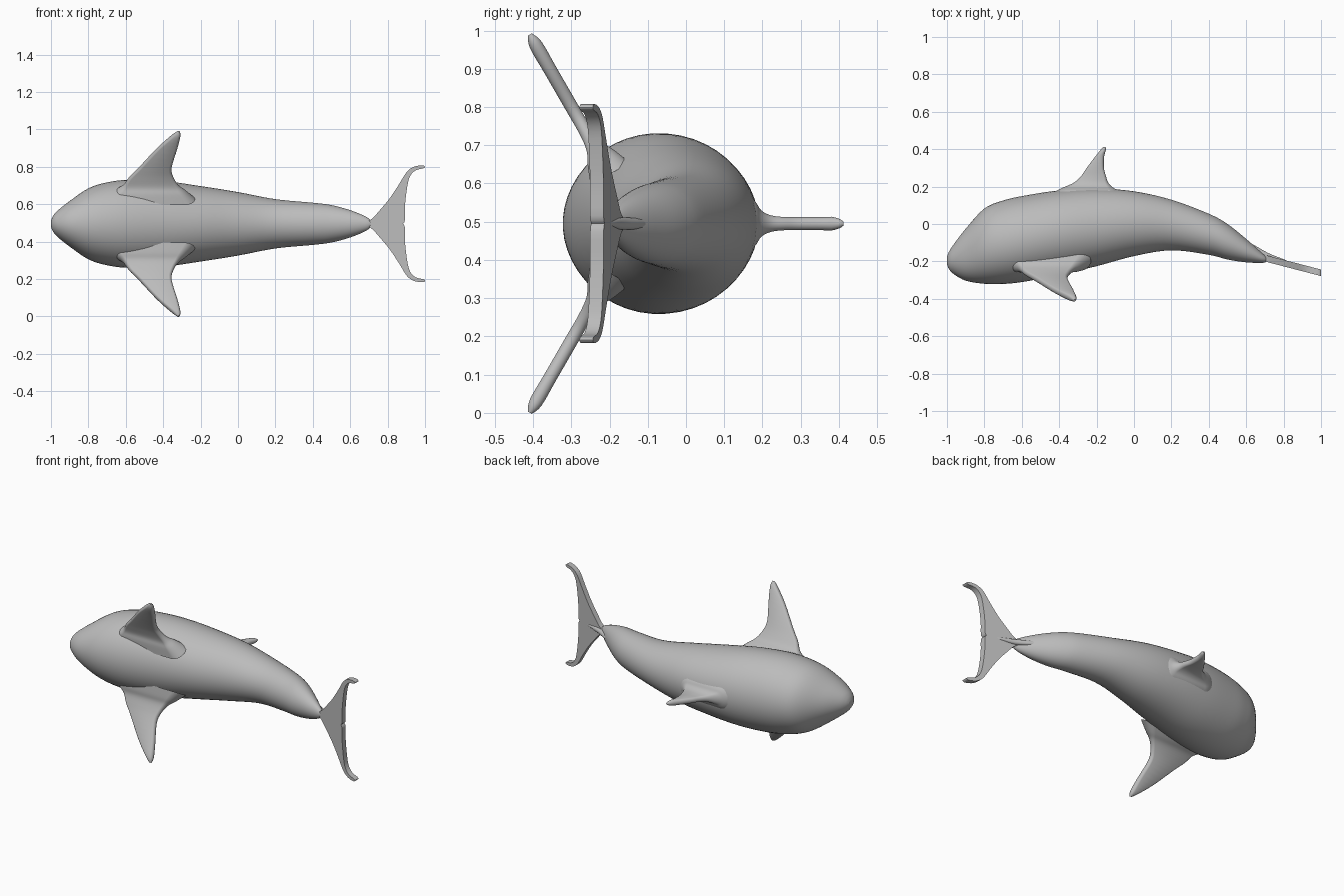
import bpy, bmesh
from math import sin, cos, pi, radians, copysign
from mathutils import Vector

if "Cube" in bpy.data.objects:
    bpy.data.objects.remove(bpy.data.objects["Cube"])

MID = 0.495        # height of the symmetry plane
AXIS = -0.123      # y of the line the three fins radiate from

skin = bpy.data.materials.new("grey skin")
skin.use_nodes = True
skin.diffuse_color = (0.5, 0.5, 0.5, 1)
skin.node_tree.nodes["Principled BSDF"].inputs["Base Color"].default_value = (0.5, 0.5, 0.5, 1)


def finish(name, bm, angle=40):
    bmesh.ops.recalc_face_normals(bm, faces=bm.faces)
    mesh = bpy.data.meshes.new(name)
    bm.to_mesh(mesh)
    bm.free()
    obj = bpy.data.objects.new(name, mesh)
    bpy.context.collection.objects.link(obj)
    mesh.materials.append(skin)
    bpy.ops.object.select_all(action='DESELECT')
    obj.select_set(True)
    bpy.context.view_layer.objects.active = obj
    bpy.ops.object.shade_smooth_by_angle(angle=radians(angle))
    return obj


def spline(rows, steps):
    """Smooth curve through rows of numbers."""
    pts = [Vector(r) for r in rows]
    out = []
    for i in range(len(pts) - 1):
        a, b, c = pts[max(i - 1, 0)], pts[i], pts[i + 1]
        d = pts[min(i + 2, len(pts) - 1)]
        for k in range(steps):
            t = k / steps
            out.append(b + (c - a) * (t / 2) + (a * 2 - b * 5 + c * 4 - d) * (t * t / 2)
                       + (b * 3 - a - c * 3 + d) * (t ** 3 / 2))
    return out + [pts[-1]]


def loft(name, rings, angle=40):
    bm = bmesh.new()
    loops = [[bm.verts.new(p) for p in ring] for ring in rings]
    n = len(loops[0])
    for a, b in zip(loops, loops[1:]):
        for i in range(n):
            j = (i + 1) % n
            bm.faces.new((a[i], a[j], b[j], b[i]))
    bm.faces.new(loops[0])
    bm.faces.new(loops[-1])
    return finish(name, bm, angle)


def turn(n):
    return [2 * pi * (i + 0.5) / n for i in range(n)]


# Body: x, back, belly, half width
body = [(-1, -.175, -.215, .015), (-.99, -.15, -.24, .04), (-.965, -.11, -.267, .07),
        (-.9, -.025, -.303, .122), (-.8, .083, -.32, .19), (-.7, .126, -.321, .222),
        (-.58, .153, -.308, .236), (-.4, .18, -.272, .23), (-.2, .19, -.226, .202),
        (0, .175, -.172, .17), (.2, .13, -.141, .132), (.4, .055, -.165, .113),
        (.5, 0, -.19, .1), (.6, -.08, -.205, .073), (.68, -.15, -.208, .04),
        (.71, -.175, -.203, .018)]
loft("body", [[(x, (top + low) / 2 + (top - low) / 2 * cos(a), MID + w * sin(a))
               for a in turn(48)] for x, top, low, w in spline(body, 5)], 60)


# Fins: distance from axis, leading x, trailing x, half thickness
def fin(name, degrees, rows):
    out = Vector((0, cos(radians(degrees)), sin(radians(degrees))))
    side = Vector((0, -out.z, out.y))
    base = Vector((0, AXIS, MID))
    rings = []
    for s, lead, trail, t in spline(rows, 4):
        half = (trail - lead) / 2
        t = min(t, half)
        rings.append([base + out * s + side * (t * sin(a))
                      + Vector(((lead + trail) / 2 + copysign(half - t, cos(a)) + t * cos(a), 0, 0))
                      for a in turn(20)])
    loft(name, rings, 60)


T = .0175
fin("dorsal_fin", 0, [
    (.27, -.46, -.05, .09), (.303, -.41, -.085, .06), (.32, -.375, -.115, .035),
    (.345, -.32, -.138, .022), (.38, -.282, -.15, T), (.42, -.255, -.16, T),
    (.48, -.21, -.16, T), (.52, -.178, -.15, T), (.535, -.163, -.152, .006)])

flipper = [
    (.15, -.7, -.23, .06), (.2, -.66, -.28, .04), (.235, -.615, -.317, .023),
    (.285, -.583, -.345, T), (.346, -.53, -.355, T), (.462, -.436, -.325, T),
    (.54, -.36, -.308, T), (.571, -.325, -.312, .006)]
fin("left_flipper", 120, flipper)
fin("right_flipper", -120, flipper)

# Tail fluke: half outline mirrored into one flat slab, sloping towards the belly
half = spline([(.69, .012), (.72, .03), (.76, .075), (.81, .135), (.86, .21), (.9, .275),
               (.93, .3), (.96, .31), (.99, .312), (1, .304), (.99, .296), (.95, .286),
               (.92, .255), (.905, .2), (.893, .1), (.892, .02), (.882, 0)], 3)
outline = [(x, z) for x, z in half] + [(x, -z) for x, z in half[-2::-1]]
bm = bmesh.new()
layers = [[bm.verts.new((x, -.183 - .26 * (x - .7) + d, MID + z)) for x, z in outline]
          for d in (T, -T)]
n = len(outline)
for i in range(n):
    j = (i + 1) % n
    bm.faces.new((layers[0][i], layers[0][j], layers[1][j], layers[1][i]))
for layer in layers:
    bm.faces.new(layer)
finish("tail_fluke", bm, 35)

# Small ridge blending the tail stock into the fluke
ridge = [(.56, -.075, .006), (.64, -.125, .014), (.72, -.172, .016), (.8, -.196, .008),
         (.85, -.215, .003)]
loft("tail_ridge", [[(x, y + r * cos(a), MID + r * sin(a)) for a in turn(12)]
                    for x, y, r in spline(ridge, 3)], 60)
